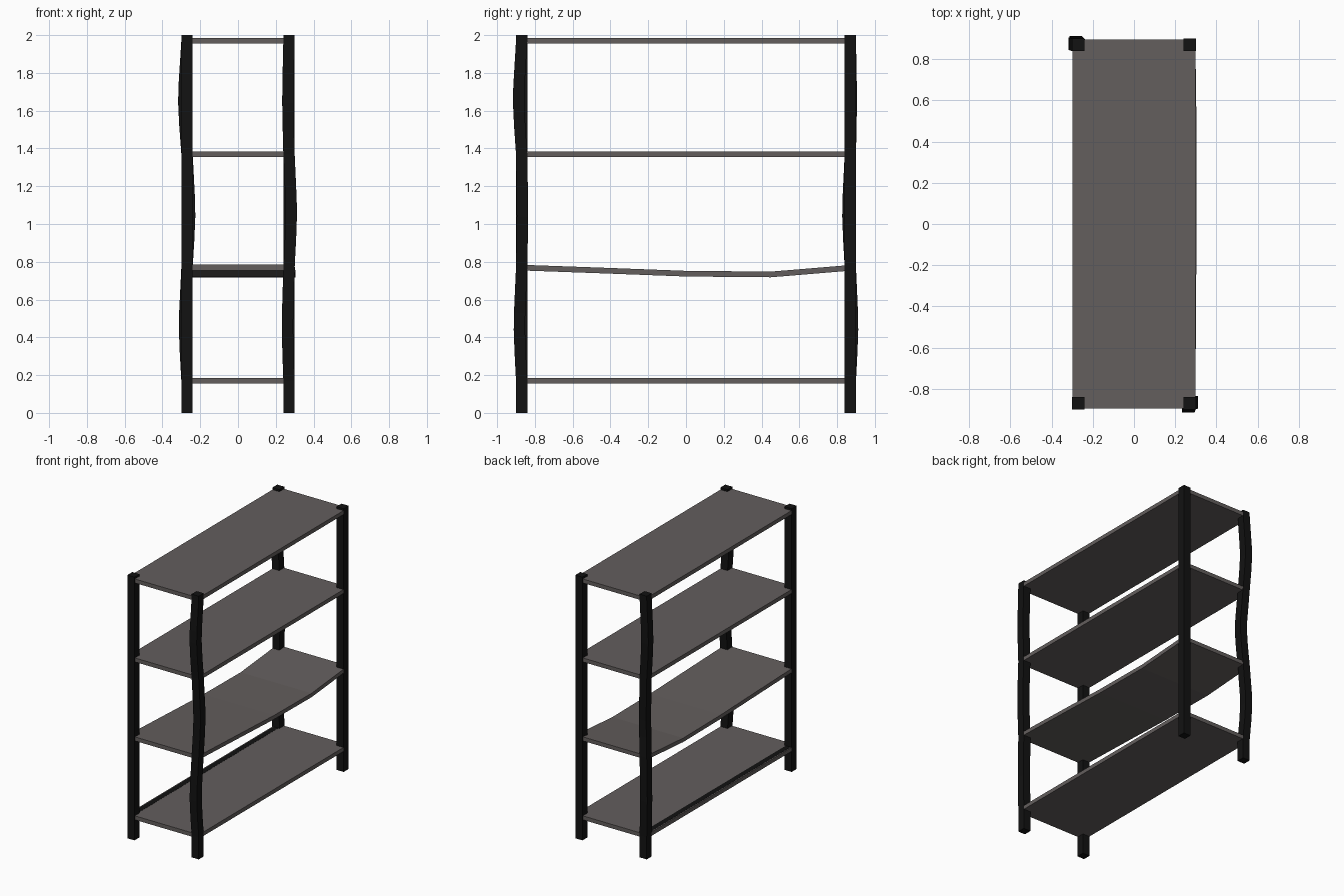
import bpy, bmesh

if "Cube" in bpy.data.objects:
    bpy.data.objects.remove(bpy.data.objects["Cube"])


def material(name, color):
    m = bpy.data.materials.new(name)
    m.diffuse_color = (*color, 1)
    m.use_nodes = True
    m.node_tree.nodes["Principled BSDF"].inputs["Base Color"].default_value = m.diffuse_color
    return m


BLACK = material("black_metal", (0.006, 0.006, 0.006))
BOARD = material("grey_board", (0.125, 0.112, 0.11))


def loft(name, rings, mat):
    """Closed solid through a series of four-cornered rings."""
    bm = bmesh.new()
    loops = [[bm.verts.new(p) for p in ring] for ring in rings]
    for a, b in zip(loops, loops[1:]):
        for i in range(4):
            j = (i + 1) % 4
            bm.faces.new((a[i], a[j], b[j], b[i]))
    bm.faces.new(loops[0])
    bm.faces.new(loops[-1])
    bmesh.ops.recalc_face_normals(bm, faces=bm.faces)
    me = bpy.data.meshes.new(name)
    bm.to_mesh(me)
    bm.free()
    me.materials.append(mat)
    ob = bpy.data.objects.new(name, me)
    bpy.context.collection.objects.link(ob)
    return ob


def post(name, x, y, path):
    """Square post; path holds (height, x offset, y offset)."""
    h = 0.03
    corners = ((-h, -h), (h, -h), (h, h), (-h, h))
    loft(name, [[(x + dx + cx, y + dy + cy, z) for cx, cy in corners]
                for z, dx, dy in path], BLACK)


def shelf(name, z, path, w=0.298, t=0.03, x=0, mat=BOARD):
    """Board along y; path holds (y, x offset, z offset)."""
    loft(name, [[(x + dx - w, y, z + dz), (x + dx + w, y, z + dz),
                 (x + dx + w, y, z + dz + t), (x + dx - w, y, z + dz + t)]
                for y, dx, dz in path], mat)


def bend(bulges):
    """Post path bowing out between neighbouring shelves."""
    path = [(0, 0, 0), (0.17, 0, 0)]
    for i, (dx, dy) in enumerate(bulges):
        z = 0.17 + 0.6 * i
        path += [(z + 0.15, dx * 0.65, dy * 0.65), (z + 0.27, dx, dy),
                 (z + 0.36, dx * 0.9, dy * 0.9), (z + 0.6, 0, 0)]
    return path + [(2, 0, 0)]


# Posts: two straight, two buckled
straight = [(0, 0, 0), (2, 0, 0)]
post("front_left_post", -0.27, -0.87, straight)
post("back_right_post", 0.27, 0.87, straight)
post("back_left_post", -0.27, 0.87,
     bend([(-0.013, 0.012), (0.014, -0.013), (-0.017, 0.005)]))
post("front_right_post", 0.27, -0.87,
     bend([(-0.008, -0.012), (0.012, 0.004), (-0.006, -0.016)]))

# Shelves: three flat, one sagging
flat = [(-0.896, 0, 0), (0.896, 0, 0)]
for label, z in (("bottom", 0.155), ("upper", 1.355), ("top", 1.955)):
    shelf(label + "_shelf", z, flat)
shelf("sagging_shelf", 0.755,
      [(-0.896, 0, 0), (-0.45, 0.003, -0.016), (0, 0.006, -0.033),
       (0.45, 0.006, -0.037), (0.896, 0, 0)])

# Dark brace set into the bottom shelf on the left side
shelf("bottom_brace", 0.165, [(-0.86, 0, 0), (0.86, 0, 0)],
      w=0.02, t=0.021, x=-0.27, mat=BLACK)
